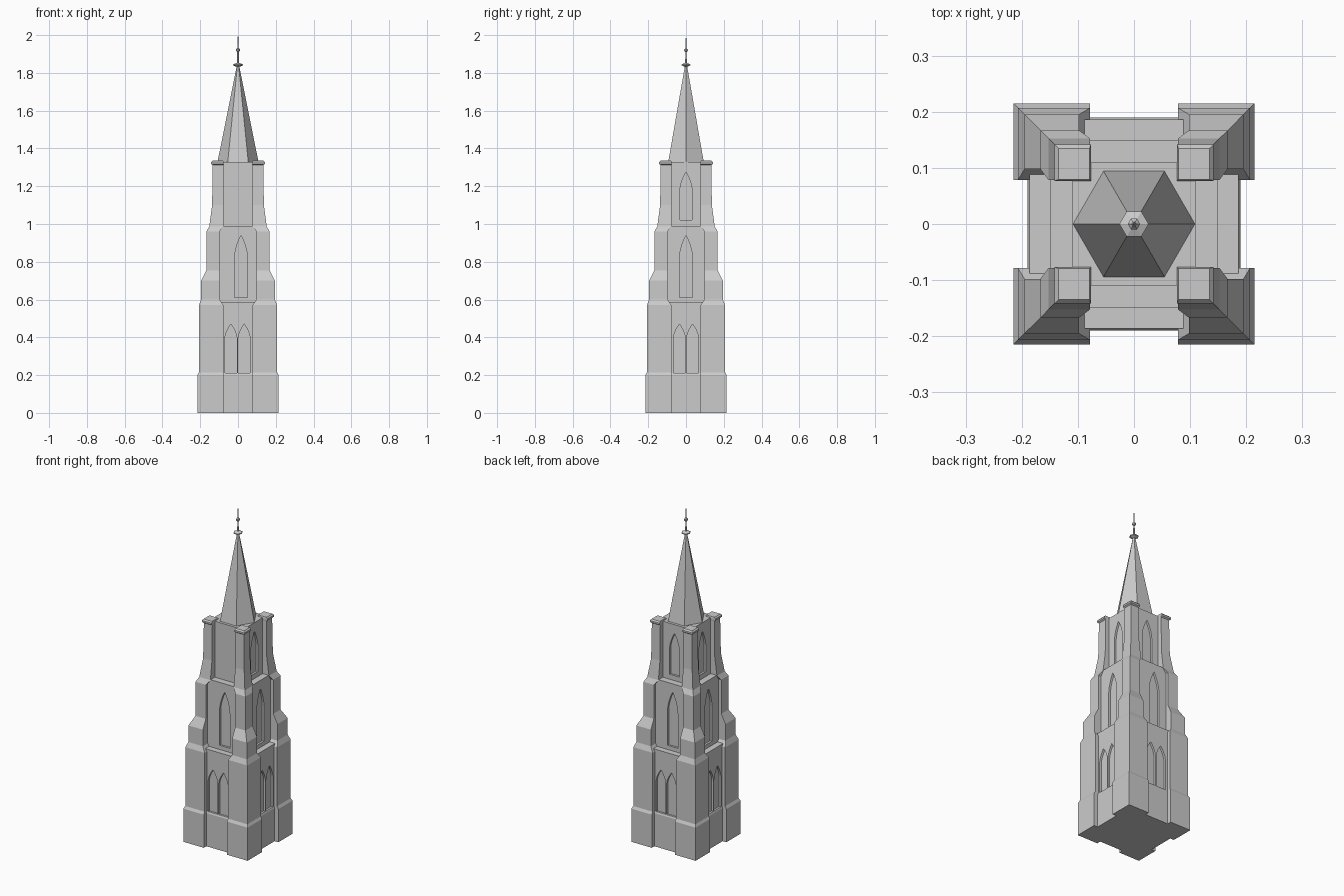
import bpy
import bmesh
from math import pi
from mathutils import Matrix

if "Cube" in bpy.data.objects:
    bpy.data.objects.remove(bpy.data.objects["Cube"], do_unlink=True)

stone = bpy.data.materials.new("grey stone")
stone.use_nodes = True
GREY = (0.6, 0.6, 0.6, 1)
stone.diffuse_color = GREY
stone.node_tree.nodes["Principled BSDF"].inputs["Base Color"].default_value = GREY


def finish(bm, name):
    bmesh.ops.recalc_face_normals(bm, faces=bm.faces)
    mesh = bpy.data.meshes.new(name)
    bm.to_mesh(mesh)
    bm.free()
    mesh.materials.append(stone)
    obj = bpy.data.objects.new(name, mesh)
    bpy.context.collection.objects.link(obj)
    return obj


def loft(bm, rings):
    """Skin a stack of equal-length rings and cap both ends."""
    loops = [[bm.verts.new(p) for p in ring] for ring in rings]
    n = len(loops[0])
    for low, high in zip(loops, loops[1:]):
        for i in range(n):
            j = (i + 1) % n
            bm.faces.new((low[i], low[j], high[j], high[i]))
    bm.faces.new(loops[0][::-1])
    bm.faces.new(loops[-1])


def square(a, b, z, sx=1, sy=1):
    return [(sx * x, sy * y, z) for x, y in ((a, a), (b, a), (b, b), (a, b))]


def lancet(bm, side, wall, centre, width, sill, spring, apex, depth=0.012):
    """Pointed window cutter, made for the front and turned to its side."""
    w = width / 2
    steps = [i / 6 for i in range(7)]
    right = [(w * (1 - t ** 1.8), spring + (apex - spring) * t) for t in steps]
    left = [(-x, z) for x, z in right[-2::-1]]
    outline = [(-w, sill), (w, sill)] + right + left
    turn = Matrix.Rotation(side * pi / 2, 3, "Z")
    loft(bm, [[turn @ Matrix.Translation((centre + x, y, z)).translation
               for x, z in outline] for y in (-wall - 0.05, -wall + depth)])


def stage(name, profile, cutter_bm):
    """Square tower stage with recessed windows."""
    bm = bmesh.new()
    loft(bm, [square(-half, half, z) for half, z in profile])
    body = finish(bm, name)
    cutter = finish(cutter_bm, name + "_cutter")
    cutter.hide_render = True
    mod = body.modifiers.new("windows", "BOOLEAN")
    mod.operation = "DIFFERENCE"
    mod.solver = "EXACT"
    mod.object = cutter
    bpy.context.view_layer.objects.active = body
    bpy.ops.object.modifier_apply(modifier=mod.name)
    bpy.data.objects.remove(cutter, do_unlink=True)


# Window recesses for each stage
low, mid, top = bmesh.new(), bmesh.new(), bmesh.new()
for side in range(4):
    shift = 0 if side % 2 else 0.016
    for c in (-0.035, 0.035):
        lancet(low, side, 0.186, c - shift * 0.15, 0.064, 0.21, 0.39, 0.47)
    lancet(mid, side, 0.15, shift, 0.068, 0.61, 0.82, 0.94)
    if side:
        lancet(top, side, 0.11, 0, 0.066, 1.02, 1.17, 1.275)

# Three stages of the tower
stage("lower_stage", [(0.19, 0), (0.19, 0.2), (0.186, 0.21), (0.186, 0.585)], low)
stage("middle_stage", [(0.15, 0.5), (0.15, 0.99)], mid)
stage("upper_stage", [(0.11, 0.9), (0.11, 1.328)], top)

# Stepped corner buttresses: inner edge, outer edge, height
STEPS = [(0.078, 0.215, 0), (0.078, 0.215, 0.2), (0.078, 0.207, 0.215),
         (0.078, 0.207, 0.57), (0.098, 0.195, 0.6), (0.098, 0.195, 0.7),
         (0.098, 0.167, 0.755), (0.098, 0.167, 0.96), (0.078, 0.152, 0.988),
         (0.078, 0.137, 1.1), (0.078, 0.134, 1.32)]
CAP = [(0.078, 0.134, 1.312), (0.077, 0.142, 1.318),
       (0.077, 0.142, 1.328), (0.079, 0.135, 1.336)]
for sx, x_name in ((1, "left"), (-1, "right")):
    for sy, y_name in ((-1, "front"), (1, "back")):
        for part, profile in (("buttress", STEPS), ("buttress_cap", CAP)):
            bm = bmesh.new()
            loft(bm, [square(a, b, z, sx, sy) for a, b, z in profile])
            finish(bm, f"{y_name}_{x_name}_{part}")


def hexagon(radius, z):
    turn = [Matrix.Rotation(i * pi / 3, 3, "Z") for i in range(6)]
    return [(radius * m[0][0], radius * m[1][0], z) for m in turn]


def turned(name, profile):
    bm = bmesh.new()
    loft(bm, [hexagon(r, z) for r, z in profile])
    finish(bm, name)


# Six-sided spire with its collar, rod and knob
turned("spire", [(0.109, 1.326), (0.006, 1.84)])
turned("spire_collar", [(0.008, 1.832), (0.026, 1.84), (0.026, 1.845), (0.008, 1.852)])
turned("finial_rod", [(0.005, 1.84), (0.004, 1.92), (0.001, 2.0)])
turned("finial_knob", [(0.004, 1.91), (0.011, 1.917), (0.011, 1.924), (0.004, 1.931)])
